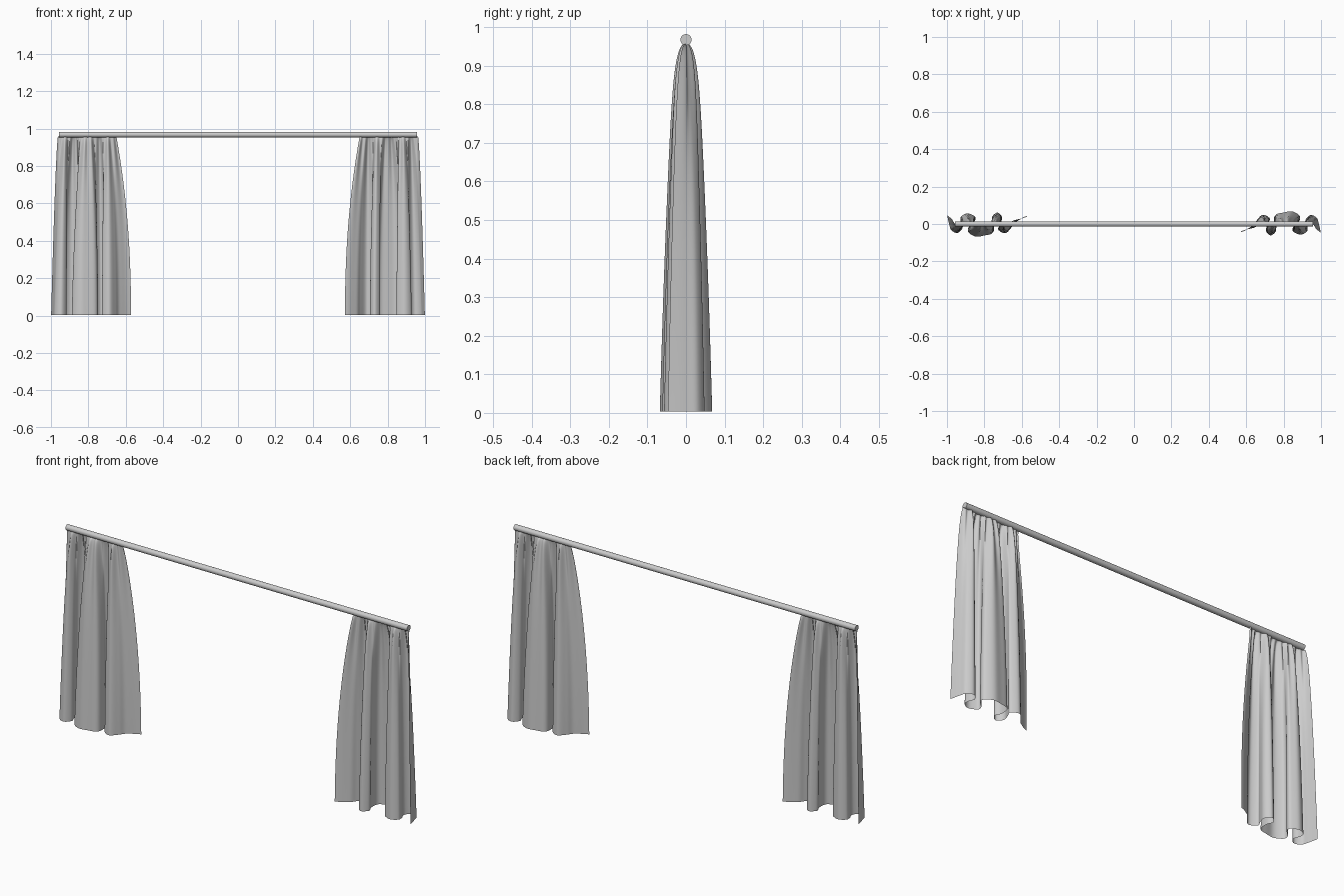
import bpy, bmesh, math
from mathutils import Vector

if "Cube" in bpy.data.objects:
    bpy.data.objects.remove(bpy.data.objects["Cube"])

TOP, BOTTOM = 0.956, 0.004
COLS, ROWS = 200, 56

# Hem line of one curtain seen from above, inner edge to outer edge
HEM = [(-.572, .043), (-.63, .014), (-.655, -.02), (-.69, -.048), (-.726, -.032),
       (-.715, 0), (-.706, .035), (-.732, .061), (-.76, .037), (-.748, 0),
       (-.753, -.042), (-.79, -.061), (-.84, -.066), (-.885, -.047), (-.882, -.012),
       (-.852, .012), (-.85, .04), (-.885, .056), (-.925, .04), (-.926, .01),
       (-.917, -.022), (-.945, -.046), (-.978, -.034), (-.988, 0), (-.999, .046)]


def smooth_path(pts, count):
    """Catmull-Rom curve through pts, resampled at equal spacing."""
    p = [Vector(q) for q in pts]
    p = [2 * p[0] - p[1]] + p + [2 * p[-1] - p[-2]]
    fine = []
    for i in range(1, len(p) - 2):
        a, b, c, d = p[i - 1:i + 3]
        for k in range(20):
            t = k / 20
            fine.append(0.5 * (2 * b + (c - a) * t + (2 * a - 5 * b + 4 * c - d) * t ** 2
                               + (3 * b - a - 3 * c + d) * t ** 3))
    fine.append(p[-2])
    dist = [0.0]
    for a, b in zip(fine, fine[1:]):
        dist.append(dist[-1] + (b - a).length)
    out, j = [], 0
    for i in range(count + 1):
        want = dist[-1] * i / count
        while j < len(fine) - 2 and dist[j + 1] < want:
            j += 1
        out.append(fine[j].lerp(fine[j + 1], (want - dist[j]) / (dist[j + 1] - dist[j])))
    return out


def curtain_mesh():
    hem = smooth_path(HEM, COLS)
    bm = bmesh.new()
    grid = []
    for r in range(ROWS + 1):
        t = (r / ROWS) ** 1.9                      # rows crowd near the gathers
        z = TOP + (BOTTOM - TOP) * t
        row = []
        for c, h in enumerate(hem):
            s = c / COLS
            spread = (1 - s) * (1 - (1 - t) ** 2.2) + s * t ** 0.7
            x = (-.65 - .313 * s) * (1 - spread) + h.x * spread
            gather = 0.002 + 0.03 * t ** 0.6 * (1 - t) ** 7
            y = h.y * t ** 0.39 + gather * math.sin(2 * math.pi * (11 * s + .15 * math.sin(9 * s)))
            row.append(bm.verts.new((x, y, z)))
        grid.append(row)
    for a, b in zip(grid, grid[1:]):
        for c in range(COLS):
            f = bm.faces.new((a[c], a[c + 1], b[c + 1], b[c]))
            f.smooth = True
    me = bpy.data.meshes.new("curtain")
    bm.to_mesh(me)
    bm.free()
    return me


# Curtains: the right one is the left one turned half round
mesh = curtain_mesh()
for name, turn in (("left_curtain", 0), ("right_curtain", math.pi)):
    ob = bpy.data.objects.new(name, mesh)
    ob.rotation_euler.z = turn
    bpy.context.collection.objects.link(ob)

# Rod
bpy.ops.mesh.primitive_cylinder_add(vertices=32, radius=.0145, depth=1.914,
                                    location=(0, 0, .967), rotation=(0, math.pi / 2, 0))
bpy.context.object.name = "curtain_rod"
bpy.ops.object.shade_smooth_by_angle()
